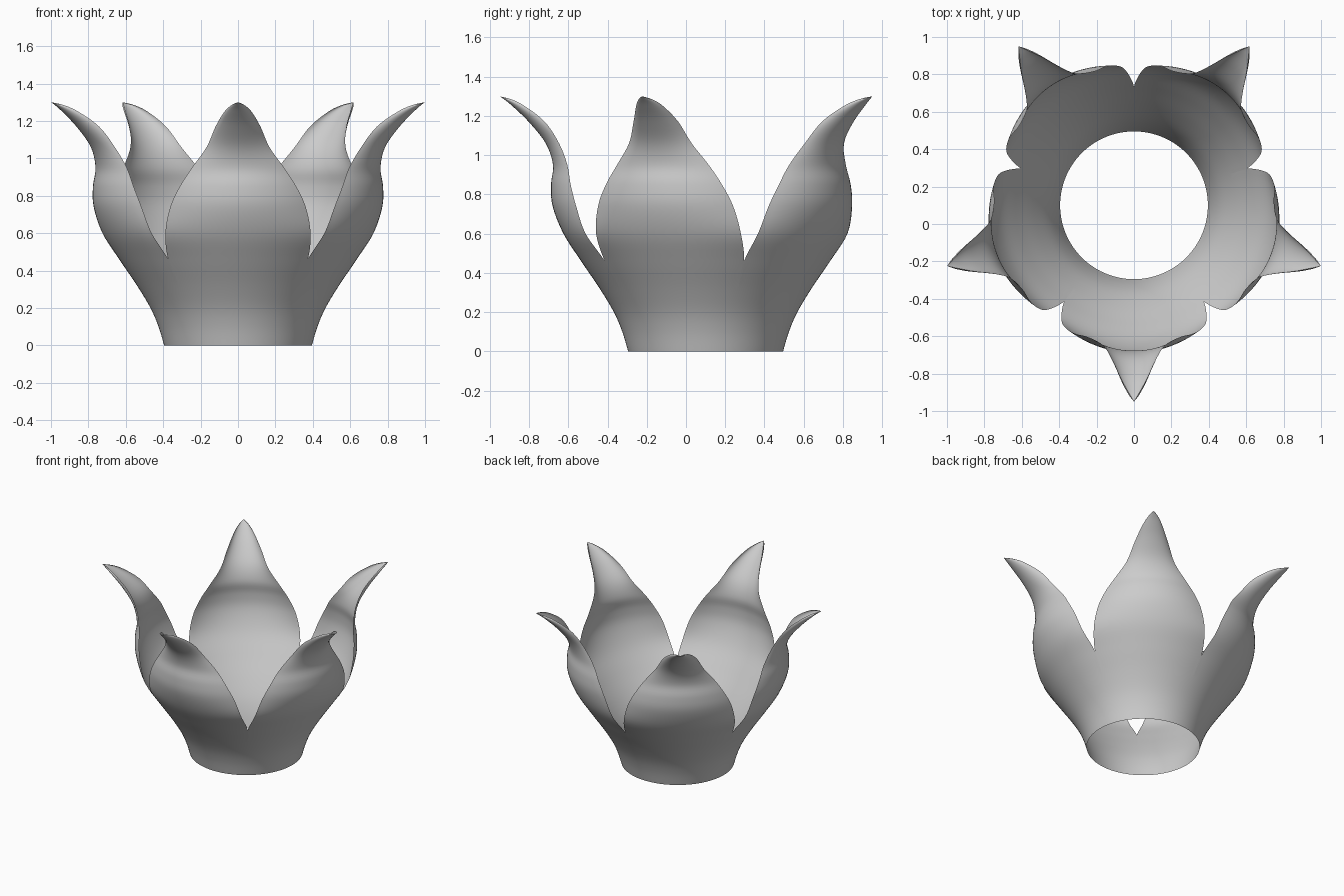
import bpy
import bmesh
from math import sin, cos, atan, pi, radians

cube = bpy.data.objects.get("Cube")
if cube:
    bpy.data.objects.remove(cube)

PETALS, ACROSS, STEPS = 5, 24, 5
CENTRE_Y = 0.10
HALF = pi / PETALS

# Cup: height and radius, where neighbouring petals share a round wall
cup = [(0, .395), (.1, .425), (.2, .468), (.32, .54), (.46, .635)]
rows = [(z, r, r * sin(HALF), r * cos(HALF)) for z, r in cup]

# Free petal: height, midrib reach, half width, edge reach
rows += [(.60, .725, .388, .612), (.74, .78, .362, .66), (.85, .788, .311, .688),
         (.95, .778, .246, .705), (1.06, .815, .168, .747), (1.17, .902, .12, .82),
         (1.25, .985, .072, .922), (1.285, 1.028, .034, .992), (1.30, 1.05, 0, 1.05)]


def spline(a, b, c, d, t):
    """Catmull-Rom blend between rows b and c."""
    return [q + .5 * t * (r - p + t * (2 * p - 5 * q + 4 * r - s + t * (3 * (q - r) + s - p)))
            for p, q, r, s in zip(a, b, c, d)]


def smooth_rows(keys):
    out = []
    last = len(keys) - 1
    for i in range(last):
        quad = [keys[max(0, min(last, i + k))] for k in (-1, 0, 1, 2)]
        out += [spline(*quad, j / STEPS) for j in range(STEPS)]
    return out


def arc_point(row, t):
    """Point on the circular arc running from edge to midrib to edge."""
    z, mid, width, edge = row
    sag = max(mid - edge, 1e-4)
    half_angle = 2 * atan(sag / width)
    radius = width / sin(half_angle)
    a = half_angle * t
    return radius * sin(a), mid - radius * (1 - cos(a)), z


def add_petal(bm, rows, heading):
    c, s = cos(heading), sin(heading)

    def place(side, out, z):
        return bm.verts.new((out * c - side * s, out * s + side * c + CENTRE_Y, z))

    grid = [[place(*arc_point(r, 2 * i / ACROSS - 1)) for i in range(ACROSS + 1)] for r in rows]
    for low, high in zip(grid, grid[1:]):
        for i in range(ACROSS):
            bm.faces.new((low[i], low[i + 1], high[i + 1], high[i]))
    # Pointed tip
    tip = place(0, rows_tip[1], rows_tip[0])
    for i in range(ACROSS):
        bm.faces.new((grid[-1][i], grid[-1][i + 1], tip))


rows_tip = rows[-1]
fine_rows = smooth_rows(rows)

# Five petals, welded along the cup seams
bm = bmesh.new()
for k in range(PETALS):
    add_petal(bm, fine_rows, radians(-90) + k * 2 * HALF)
bmesh.ops.remove_doubles(bm, verts=bm.verts, dist=.0005)
mesh = bpy.data.meshes.new("petal_cup")
bm.to_mesh(mesh)
bm.free()
for poly in mesh.polygons:
    poly.use_smooth = True

# Plain grey material
grey = bpy.data.materials.new("plain_grey")
grey.use_nodes = True
colour = (.6, .6, .6, 1)
grey.diffuse_color = colour
grey.node_tree.nodes["Principled BSDF"].inputs["Base Color"].default_value = colour
mesh.materials.append(grey)

flower = bpy.data.objects.new("petal_cup", mesh)
bpy.context.collection.objects.link(flower)
